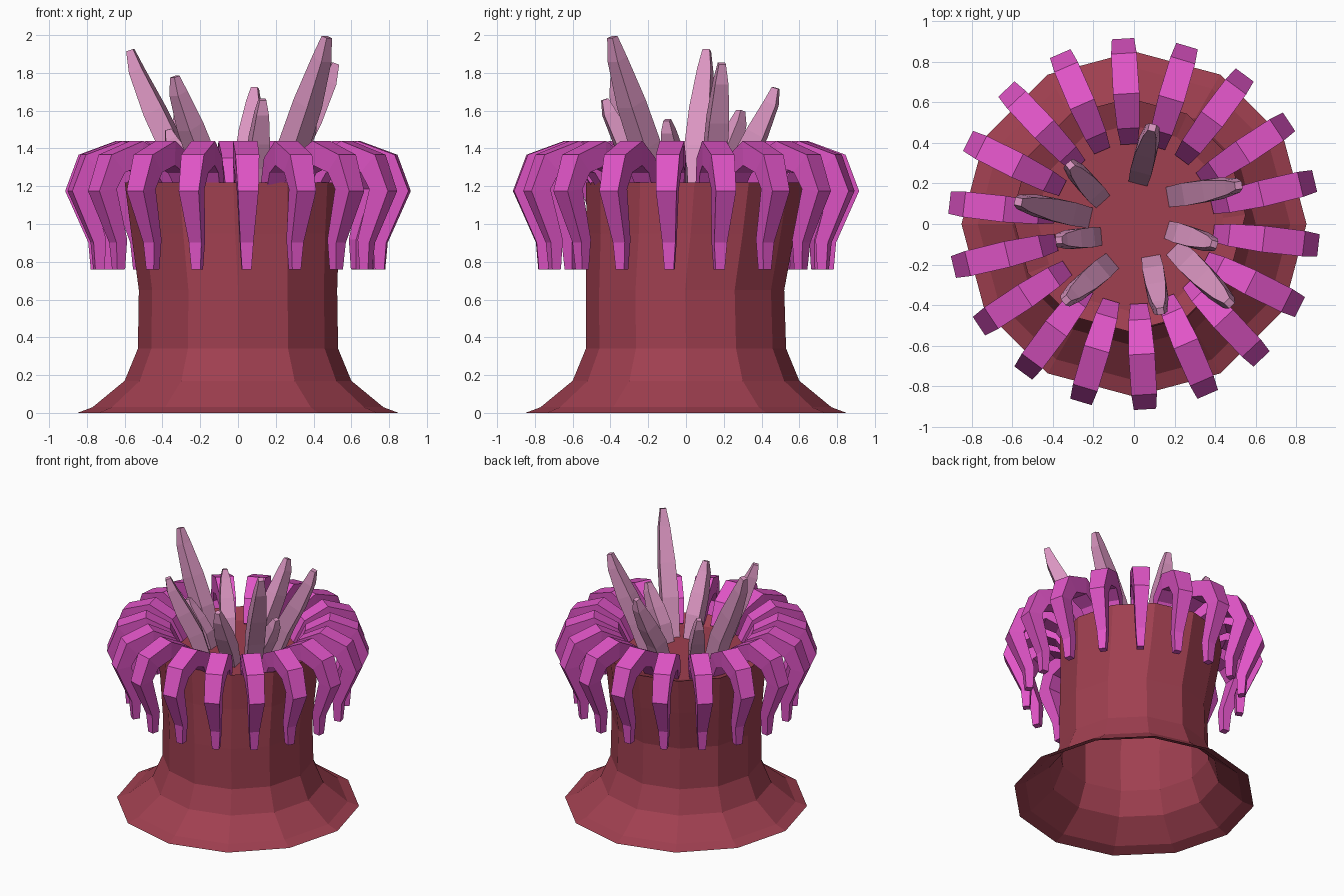
import bpy, bmesh
from math import sin, cos, radians, pi
from mathutils import Vector

if "Cube" in bpy.data.objects:
    bpy.data.objects.remove(bpy.data.objects["Cube"])


def material(name, rgb):
    m = bpy.data.materials.new(name)
    m.diffuse_color = (*rgb, 1)
    m.use_nodes = True
    m.node_tree.nodes["Principled BSDF"].inputs["Base Color"].default_value = m.diffuse_color
    return m


def finish(bm, name, mat):
    bmesh.ops.recalc_face_normals(bm, faces=bm.faces)
    me = bpy.data.meshes.new(name)
    bm.to_mesh(me)
    bm.free()
    me.materials.append(mat)
    ob = bpy.data.objects.new(name, me)
    bpy.context.collection.objects.link(ob)
    return ob


def bridge(bm, a, b):
    n = len(a)
    for i in range(n):
        j = (i + 1) % n
        bm.faces.new((a[i], a[j], b[j], b[i]))


def tentacle(bm, pts, halves, side):
    """Square tapered tube along pts; side is the horizontal cross direction."""
    rings = []
    for i, (p, h) in enumerate(zip(pts, halves)):
        t = (pts[min(i + 1, len(pts) - 1)] - pts[max(i - 1, 0)]).normalized()
        n = t.cross(side).normalized()
        rings.append([bm.verts.new(p + side * h * a + n * h * b)
                      for a, b in ((1, 1), (-1, 1), (-1, -1), (1, -1))])
    for a, b in zip(rings, rings[1:]):
        bridge(bm, a, b)
    bm.faces.new(rings[0])
    bm.faces.new(rings[-1])


red = material("body_red", (0.35, 0.05, 0.08))
magenta = material("tentacle_magenta", (0.75, 0.09, 0.57))
pink = material("tentacle_pink", (0.70, 0.30, 0.53))

# Body: 12-sided column, flared open foot, slightly leaning crown, sunken disc
# each ring: radius, z, centre x, centre y
profile = [(0.85, 0, 0, 0), (0.77, 0.03, 0, 0), (0.60, 0.17, 0, 0),
           (0.53, 0.34, 0, 0), (0.525, 0.65, 0, -0.005),
           (0.55, 0.95, -0.015, 0.025), (0.575, 1.22, -0.025, 0.045),
           (0.46, 1.17, -0.02, 0.03)]
bm = bmesh.new()
rings = [[bm.verts.new((cx + r * cos(k * pi / 6), cy + r * sin(k * pi / 6), z))
          for k in range(12)] for r, z, cx, cy in profile]
for a, b in zip(rings, rings[1:]):
    bridge(bm, a, b)
bm.faces.new(rings[-1])
finish(bm, "body", red)

# Outer tentacles: 18 drooping arms around the rim
path = [(0.43, 1.17), (0.51, 1.31), (0.645, 1.375), (0.80, 1.32),
        (0.86, 1.18), (0.76, 0.91), (0.757, 0.76)]
halves = [0.042, 0.055, 0.065, 0.063, 0.055, 0.035, 0.025]
bm = bmesh.new()
for k in range(18):
    a = radians(-86.6 + 20 * k)
    pts = [Vector((r * cos(a), r * sin(a), z)) for r, z in path]
    tentacle(bm, pts, halves, Vector((-sin(a), cos(a), 0)))
finish(bm, "outer_tentacles", magenta)

# Inner tentacles: 9 upright arms, each given by base x, y and tip x, y, z
arms = [(0.03, 0.24, 0.09, 0.475, 1.72), (-0.18, 0.14, -0.315, 0.29, 1.60),
        (-0.26, 0.04, -0.57, 0.11, 1.92), (-0.20, -0.065, -0.37, -0.08, 1.50),
        (-0.14, -0.21, -0.335, -0.375, 1.78), (0.09, -0.20, 0.13, -0.43, 1.66),
        (0.23, -0.15, 0.47, -0.39, 1.99), (0.20, -0.04, 0.395, -0.10, 1.55),
        (0.21, 0.14, 0.515, 0.19, 1.85)]
bm = bmesh.new()
for bx, by, tx, ty, tz in arms:
    base, tip = Vector((bx, by, 1.15)), Vector((tx, ty, tz))
    d = Vector((tx - bx, ty - by, 0)).normalized()
    s = 0.75 + 0.3 * (tz - 1.5)
    # outward lean per step: a little bow near the base
    pts = [base, base.lerp(tip, 0.32) - d * 0.015, base.lerp(tip, 0.58),
           base.lerp(tip, 0.86) + d * 0.01, tip]
    tentacle(bm, pts, [w * s for w in (0.058, 0.066, 0.062, 0.042, 0.022)],
             Vector((-d.y, d.x, 0)))
finish(bm, "inner_tentacles", pink)
